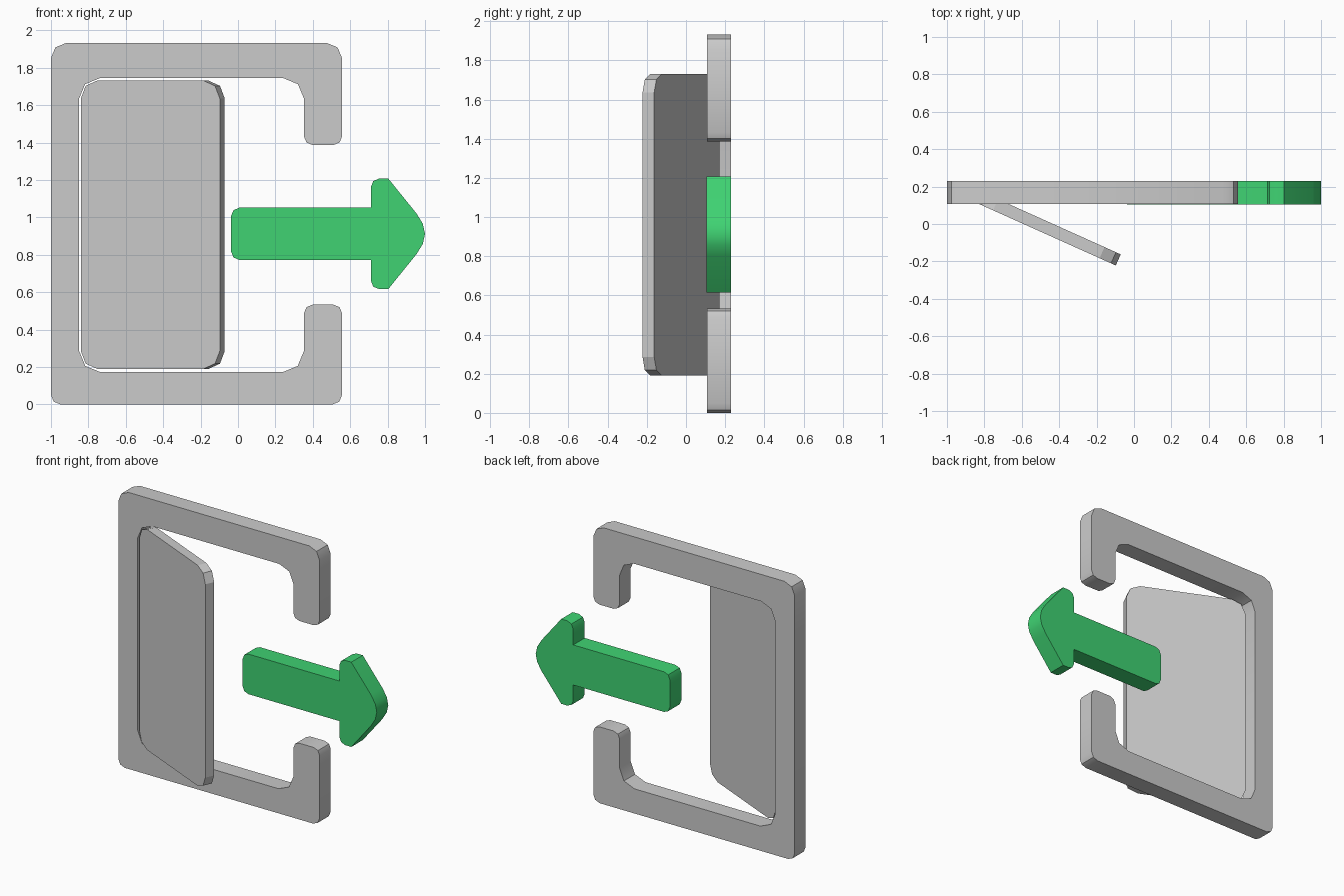
import bpy, bmesh, math
from mathutils import Vector, Matrix

if "Cube" in bpy.data.objects:
    bpy.data.objects.remove(bpy.data.objects["Cube"])


def rounded(corners):
    """Turn (x, z, r) corners into an outline with two-segment rounded corners."""
    pts = []
    n = len(corners)
    for i, (x, z, r) in enumerate(corners):
        p = Vector((x, z))
        if r == 0:
            pts.append(p)
            continue
        a = (Vector(corners[i - 1][:2]) - p).normalized() * r
        b = (Vector(corners[(i + 1) % n][:2]) - p).normalized() * r
        pts += [p + a, p + (a + b) * 0.293, p + b]
    return pts


def plate(name, corners, y0, y1, smooth=False):
    """Extrude an outline in the xz plane from y0 to y1."""
    bm = bmesh.new()
    face = bm.faces.new([bm.verts.new((p.x, y0, p.y)) for p in rounded(corners)])
    ext = bmesh.ops.extrude_face_region(bm, geom=[face])
    verts = [g for g in ext["geom"] if isinstance(g, bmesh.types.BMVert)]
    bmesh.ops.translate(bm, verts=verts, vec=(0, y1 - y0, 0))
    bmesh.ops.recalc_face_normals(bm, faces=bm.faces)
    mesh = bpy.data.meshes.new(name)
    bm.to_mesh(mesh)
    bm.free()
    obj = bpy.data.objects.new(name, mesh)
    bpy.context.collection.objects.link(obj)
    if smooth:
        bpy.ops.object.select_all(action='DESELECT')
        obj.select_set(True)
        bpy.context.view_layer.objects.active = obj
        bpy.ops.object.shade_smooth_by_angle(angle=math.radians(30))
    return obj


# Door frame, open on the right side
plate("door_frame", [
    (-1.0, 0.0, 0.05), (0.556, 0.0, 0.05), (0.556, 0.533, 0.045),
    (0.353, 0.533, 0.045), (0.353, 0.172, 0.115), (-0.85, 0.172, 0.115),
    (-0.85, 1.744, 0.11), (0.353, 1.744, 0.11), (0.353, 1.387, 0.045),
    (0.556, 1.387, 0.045), (0.556, 1.932, 0.08), (-1.0, 1.932, 0.08),
], 0.107, 0.229, smooth=True)

# Door leaf, swung forward around its left edge
door = plate("door_leaf", [
    (0.0, 0.19, 0.095), (0.814, 0.19, 0.095),
    (0.814, 1.731, 0.095), (0.0, 1.731, 0.095),
], 0.0, 0.065)
door.data.transform(Matrix.Translation((-0.84, 0.112, 0))
                    @ Matrix.Rotation(math.radians(-24.2), 4, 'Z'))

# Exit arrow: upper half mirrored about its centre line
mid = 0.912
half = [
    (-0.037, 0.14, 0.045), (0.71, 0.14, 0), (0.71, 0.296, 0.046),
    (0.803, 0.296, 0), (0.955, 0.108, 0), (0.988, 0.054, 0),
]
upper = [(x, mid + h, r) for x, h, r in half]
lower = [(x, mid - h, r) for x, h, r in reversed(half)]
arrow = plate("exit_arrow", upper + [(1.0, mid, 0)] + lower, 0.104, 0.231, smooth=True)

green = bpy.data.materials.new("green")
green.diffuse_color = (0.05, 0.65, 0.17, 1)
green.use_nodes = True
green.node_tree.nodes["Principled BSDF"].inputs["Base Color"].default_value = green.diffuse_color
arrow.data.materials.append(green)
